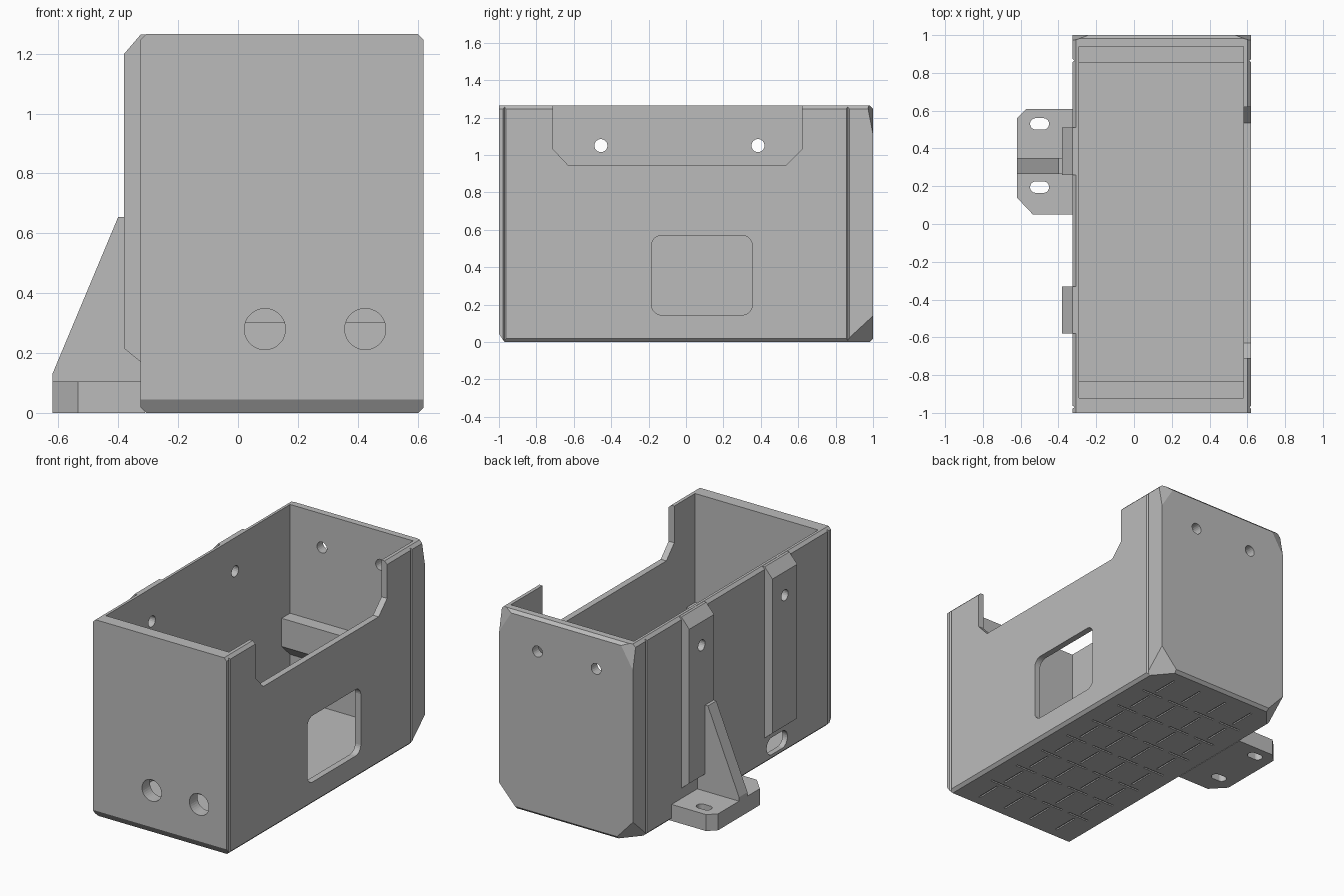
import bpy, bmesh, math
from mathutils import Vector

if "Cube" in bpy.data.objects:
    bpy.data.objects.remove(bpy.data.objects["Cube"])

GREY = bpy.data.materials.new("plain_grey")
GREY.diffuse_color = (0.5, 0.5, 0.5, 1)
GREY.use_nodes = True
GREY.node_tree.nodes["Principled BSDF"].inputs["Base Color"].default_value = GREY.diffuse_color


def make_object(name, bm):
    bmesh.ops.recalc_face_normals(bm, faces=bm.faces)
    me = bpy.data.meshes.new(name)
    bm.to_mesh(me)
    bm.free()
    me.materials.append(GREY)
    ob = bpy.data.objects.new(name, me)
    bpy.context.collection.objects.link(ob)
    return ob


def prism(name, pts, axis, a, b, bm=None):
    """Extrude a 2D outline along an axis from a to b."""
    place = {'x': lambda u, v, d: (d, u, v),
             'y': lambda u, v, d: (u, d, v),
             'z': lambda u, v, d: (u, v, d)}[axis]
    own = bm is None
    bm = bmesh.new() if own else bm
    lo = [bm.verts.new(place(u, v, a)) for u, v in pts]
    hi = [bm.verts.new(place(u, v, b)) for u, v in pts]
    bm.faces.new(lo)
    bm.faces.new(hi[::-1])
    n = len(pts)
    for i in range(n):
        bm.faces.new((lo[i], lo[(i + 1) % n], hi[(i + 1) % n], hi[i]))
    return make_object(name, bm) if own else None


def rect(u0, u1, v0, v1):
    return [(u0, v0), (u1, v0), (u1, v1), (u0, v1)]


def rounded(cu, cv, w, h, r, n=8):
    """Rounded rectangle; also gives slots and near circles."""
    pts = []
    for k, (su, sv) in enumerate(((1, 1), (-1, 1), (-1, -1), (1, -1))):
        for i in range(n):
            t = math.pi / 2 * (k + (i + 0.5) / n)
            pts.append((cu + su * (w / 2 - r) + r * math.cos(t),
                        cv + sv * (h / 2 - r) + r * math.sin(t)))
    return pts


def slice_off(bm, p, q, r, inside, shift=0.0):
    """Cut a convex solid by the plane p-q-r, keeping the inside point."""
    p, q, r = Vector(p), Vector(q), Vector(r)
    n = (q - p).cross(r - p).normalized()
    if n.dot(Vector(inside) - p) > 0:
        n = -n
    res = bmesh.ops.bisect_plane(bm, geom=bm.verts[:] + bm.edges[:] + bm.faces[:],
                                 plane_co=p - n * shift, plane_no=n, clear_outer=True)
    edges = [e for e in res['geom_cut'] if isinstance(e, bmesh.types.BMEdge)]
    if edges:
        bmesh.ops.contextual_create(bm, geom=edges)


def cut(targets, cutter):
    for ob in targets:
        m = ob.modifiers.new("cut", 'BOOLEAN')
        m.operation, m.object, m.solver = 'DIFFERENCE', cutter, 'EXACT'
        bpy.context.view_layer.objects.active = ob
        bpy.ops.object.modifier_apply(modifier=m.name)
    bpy.data.objects.remove(cutter)


X0, X1, H, C = -0.325, 0.62, 1.265, 0.018
MID = (0.15, 0, 0.6)


def bottom_corners(bm, shift):
    for x, s in ((X1, -1), (X0, 1)):
        slice_off(bm, (x, 0.87, 0.02), (x, 1, 0.14), (x + s * 0.11, 1, 0.02), MID, shift)


# Outer shell with bevelled long edges, ends and rear corners
bm = bmesh.new()
prism("", [(X0 + C, 0), (X1 - C, 0), (X1, C), (X1, H - C), (X1 - C, H),
           (X0 + C, H), (X0, H - C), (X0, C)], 'y', -1, 1, bm)
slice_off(bm, (0, -1, 0.045), (1, -1, 0.045), (0, -0.97, 0), MID)
slice_off(bm, (0, 1, C), (1, 1, C), (0, 1 - C, 0), MID)
slice_off(bm, (0, 1, H - C), (1, 1, H - C), (0, 1 - C, H), MID)
bottom_corners(bm, 0)
for x, s in ((X1, -1), (X0, 1)):
    slice_off(bm, (x, 0.97, H), (x, 1, 1.11), (x + s * 0.095, 1, H), MID)
shell = make_object("box_shell", bm)

# Inner cavity, following the cut rear corners
bm = bmesh.new()
prism("", rect(-0.29, 0.58, -0.92, 0.94), 'z', 0.03, 1.5, bm)
bottom_corners(bm, 0.035)
cut([shell], make_object("cavity", bm))

# Ribs on the left wall
ribs = []
for y in (0.385, -0.455):
    ribs.append(prism("wall_rib", [(-0.3, 0.15), (X0, 0.17), (-0.38, 0.215), (-0.38, 1.2),
                                   (X0, H - 0.001), (-0.3, H - 0.001)],
                      'y', y - 0.125, y + 0.125))
    cut([shell, ribs[-1]], prism("hole", rounded(y, 1.05, 0.07, 0.07, 0.035, 5), 'x', -0.6, -0.2))

# Right wall: notch and window
cut([shell], prism("notch", [(-0.71, 1.5), (-0.71, 1.03), (-0.63, 0.945), (0.535, 0.945),
                             (0.62, 1.03), (0.62, 1.5)], 'x', 0.5, 0.8))
cut([shell], prism("window", rounded(0.085, 0.357, 0.54, 0.425, 0.055), 'x', 0.5, 0.8))
# Left wall drain slot
cut([shell], prism("slot", rounded(-0.455, 0.092, 0.21, 0.11, 0.054), 'x', -0.6, -0.2))
# Front cable holes and rear screw holes
for x in (0.09, 0.425):
    cut([shell], prism("hole", rounded(x, 0.28, 0.137, 0.137, 0.068), 'y', -1.2, -0.88))
for x in (-0.065, 0.35):
    cut([shell], prism("hole", rounded(x, 1.05, 0.07, 0.07, 0.035, 5), 'y', 0.88, 1.2))

# Thin vertical seams on the side walls
for x, s in ((X1, 1), (X0, -1)):
    for y in (0.865, -0.97):
        cut([shell], prism("seam", [(x - s * 0.01, y), (x + s * 0.01, y - 0.016),
                                    (x + s * 0.01, y + 0.016)], 'z', -0.2, 1.5))

# Shallow tread pattern under the floor
bm = bmesh.new()
px, py = 0.2, 0.235
for i in range(4):
    for j in range(8):
        x, y = 0.1475 + (i - 1.5) * px, (j - 3.5) * py
        prism("", rect(x - 0.006, x + 0.006, y - 0.085, y + 0.085), 'z', -0.05, 0.008, bm)
        if j < 7:
            yb = y + py / 2
            prism("", rect(x - 0.075, x + 0.075, yb - 0.006, yb + 0.006), 'z', -0.05, 0.008, bm)
cut([shell], make_object("tread", bm))

# Sloped ledges inside both ends
for name, wall, lip in (("rear_ledge", 0.945, 0.855), ("front_ledge", -0.925, -0.835)):
    prism(name, [(wall, 0.302), (lip, 0.39), (lip, 0.57), (wall, 0.57)], 'x', -0.295, 0.585)

# Mounting foot with slots, and its gusset
foot = prism("mounting_foot", [(-0.31, 0.05), (-0.535, 0.05), (-0.62, 0.14), (-0.62, 0.56),
                               (-0.57, 0.61), (-0.31, 0.61)], 'z', 0, 0.105)
# trim the hidden joint so it stays inside the wall
for y in (0.53, 0.195):
    cut([foot], prism("slot", rounded(-0.5, y, 0.1, 0.06, 0.029), 'z', -0.1, 0.3))
prism("foot_gusset", [(-0.37, 0.09), (-0.62, 0.09), (-0.62, 0.13), (-0.4, 0.655), (-0.37, 0.655)],
      'y', 0.265, 0.35)
prism("gusset_root", rect(-0.375, -0.31, 0.09, 0.25), 'y', 0.265, 0.35)
